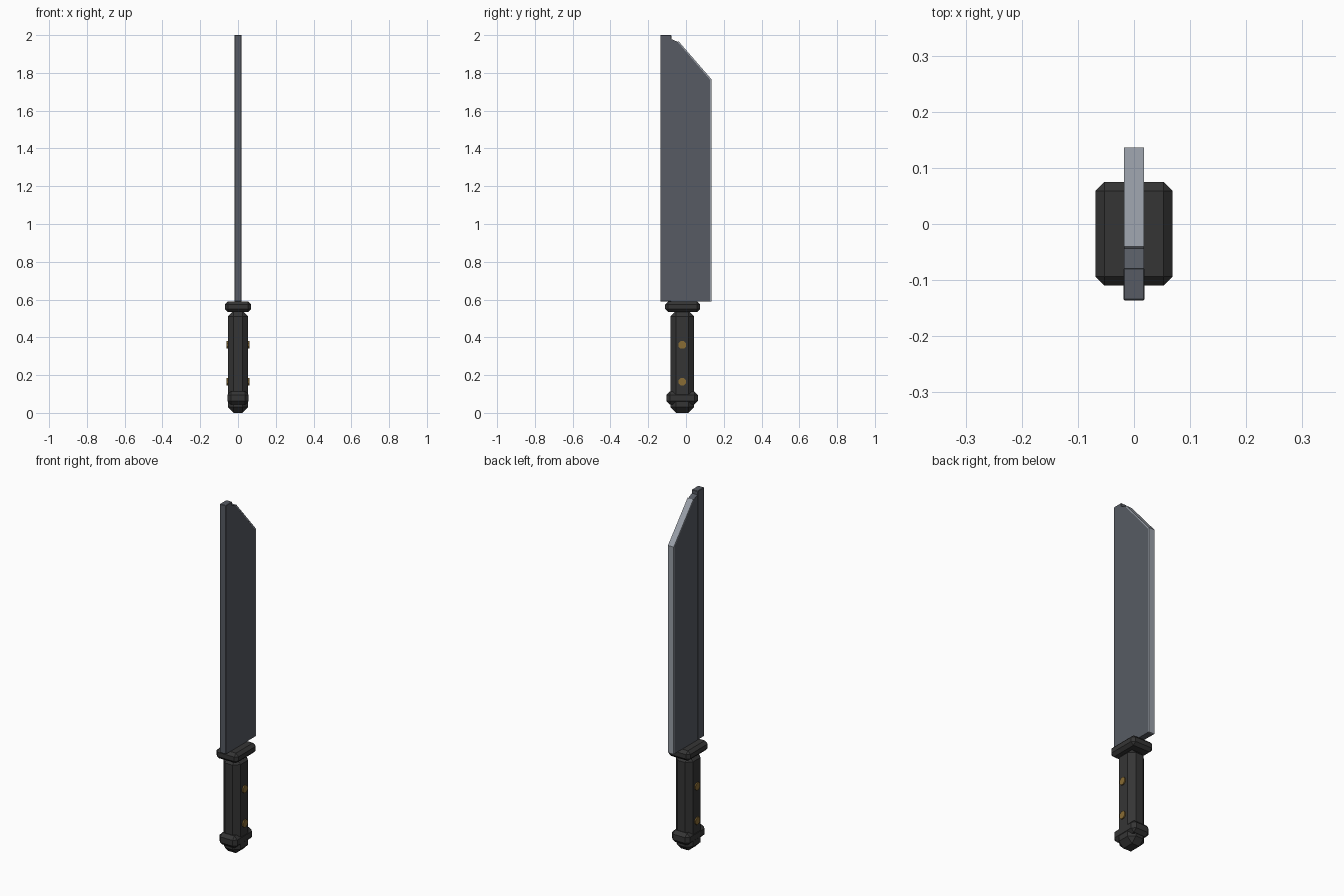
import bpy
import bmesh
from math import pi
from mathutils import Matrix, Vector

cube = bpy.data.objects.get("Cube")
if cube:
    bpy.data.objects.remove(cube, do_unlink=True)


def material(name, rgb):
    m = bpy.data.materials.new(name)
    m.use_nodes = True
    m.diffuse_color = (*rgb, 1)
    node = next(n for n in m.node_tree.nodes if n.type == 'BSDF_PRINCIPLED')
    node.inputs["Base Color"].default_value = (*rgb, 1)
    return m


steel = material("dark steel", (0.095, 0.105, 0.125))
edge_steel = material("bright edge steel", (0.32, 0.345, 0.39))
black = material("black grip", (0.036, 0.036, 0.036))
brass = material("brass", (0.25, 0.15, 0.035))


def finish(name, bm, mat):
    bmesh.ops.recalc_face_normals(bm, faces=bm.faces[:])
    mesh = bpy.data.meshes.new(name)
    bm.to_mesh(mesh)
    bm.free()
    mesh.materials.append(mat)
    obj = bpy.data.objects.new(name, mesh)
    bpy.context.collection.objects.link(obj)
    return obj


def box(name, low, high, bevel, mat):
    """Box between two corners with one flat chamfer on every edge."""
    low, high = Vector(low), Vector(high)
    bm = bmesh.new()
    bmesh.ops.create_cube(bm, size=1, matrix=Matrix.Translation((low + high) / 2)
                          @ Matrix.Diagonal((*(high - low), 1)))
    if bevel:
        bmesh.ops.bevel(bm, geom=bm.edges[:], offset=bevel, segments=1,
                        profile=0.5, affect='EDGES')
    return finish(name, bm, mat)


def plate(name, profile, half, mat):
    """Side profile (y, z) extruded across x."""
    bm = bmesh.new()
    face = bm.faces.new([bm.verts.new((-half, y, z)) for y, z in profile])
    grown = bmesh.ops.extrude_face_region(bm, geom=[face])["geom"]
    bmesh.ops.translate(bm, vec=(2 * half, 0, 0),
                        verts=[v for v in grown if isinstance(v, bmesh.types.BMVert)])
    return finish(name, bm, mat)


# Blade with its clipped tip
plate("blade", [(-0.13, 0.59), (0.13, 0.59), (0.13, 1.765), (-0.045, 1.965),
                (-0.08, 1.98), (-0.13, 1.98)], 0.0175, steel)
box("blade_spine", (-0.0185, -0.136, 0.59), (0.0185, -0.078, 2.0), 0.002, steel)

# Bright ground edge down the back and along the slope
plate("cutting_edge", [(0.128, 0.59), (0.136, 0.59), (0.136, 1.765),
                       (-0.04, 1.968), (-0.044, 1.963), (0.128, 1.763)],
      0.018, edge_steel)

# Guard, grip and pommel
box("guard", (-0.069, -0.11, 0.533), (0.069, 0.075, 0.59), 0.016, black)
box("grip", (-0.054, -0.083, 0), (0.054, 0.043, 0.54), 0.03, black)
box("pommel", (-0.056, -0.104, 0.045), (0.056, 0.063, 0.113), 0.018, black)

# Rivets through the grip
for label, z in (("lower", 0.165), ("upper", 0.36)):
    bm = bmesh.new()
    bmesh.ops.create_cone(bm, cap_ends=True, segments=8, radius1=0.022,
                          radius2=0.022, depth=0.122,
                          matrix=Matrix.Translation((0, -0.02, z))
                          @ Matrix.Rotation(pi / 2, 4, 'Y')
                          @ Matrix.Rotation(pi / 8, 4, 'Z'))
    finish(label + "_rivet", bm, brass)
